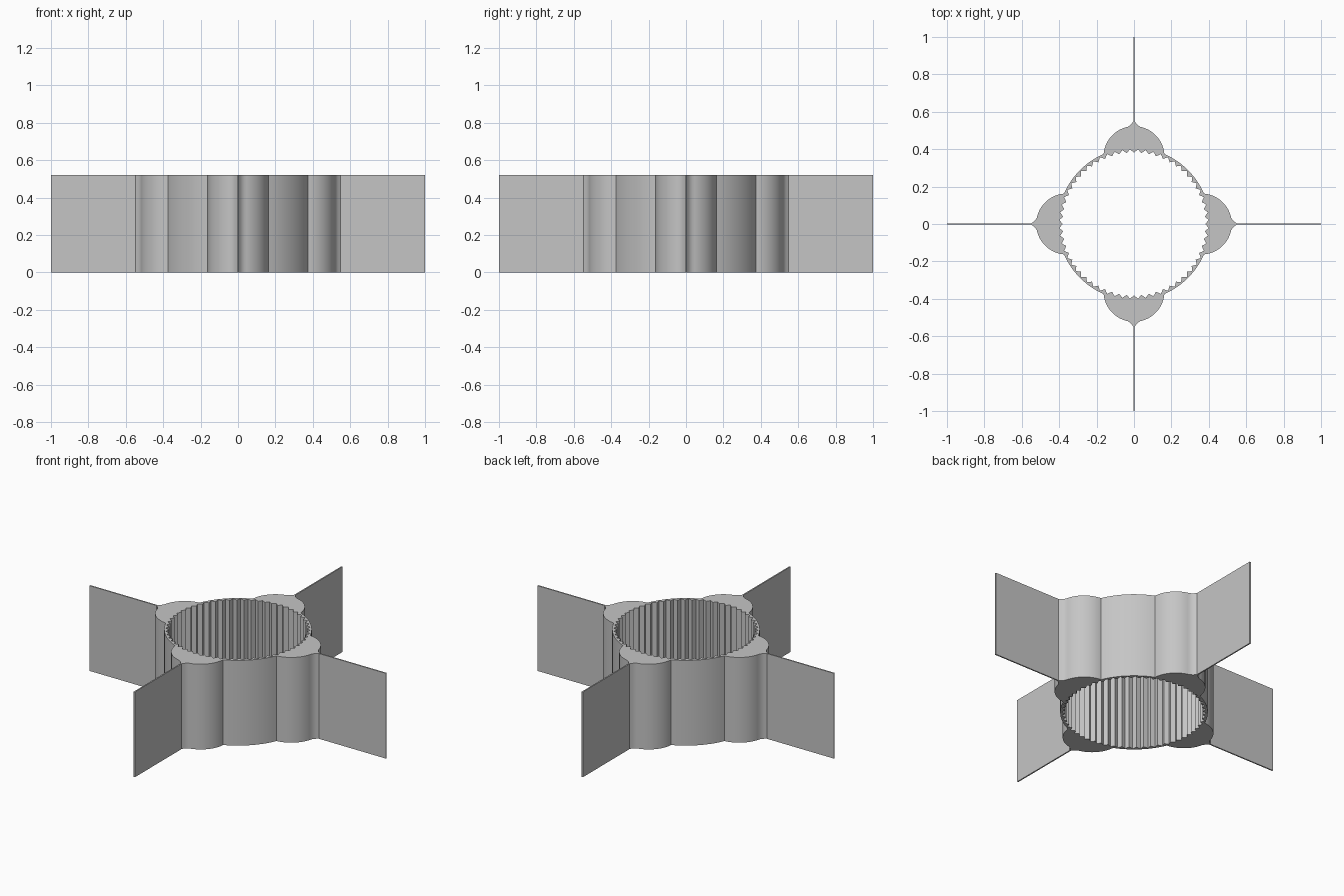
import bpy, bmesh
from math import sin, cos, atan2, hypot, radians, pi
from mathutils import Matrix, Vector

if "Cube" in bpy.data.objects:
    bpy.data.objects.remove(bpy.data.objects["Cube"], do_unlink=True)

HEIGHT = 0.52
LOBE_CENTRE, LOBE_R = 0.36, 0.163
TEETH, ROOT_R, TIP_R = 60, 0.4, 0.381
FIN_HALF = 0.004

grey = bpy.data.materials.new("plain grey")
grey.use_nodes = True
colour = (0.56, 0.56, 0.56, 1)
grey.diffuse_color = colour
grey.node_tree.nodes["Principled BSDF"].inputs["Base Color"].default_value = colour


def finish(name, bm):
    bmesh.ops.recalc_face_normals(bm, faces=bm.faces)
    mesh = bpy.data.meshes.new(name)
    bm.to_mesh(mesh)
    bm.free()
    mesh.materials.append(grey)
    obj = bpy.data.objects.new(name, mesh)
    bpy.context.collection.objects.link(obj)
    return obj


def add_loop(bm, points):
    verts = [bm.verts.new((x, y, 0)) for x, y in points]
    return [bm.edges.new((a, b)) for a, b in zip(verts, verts[1:] + verts[:1])]


# Outline of one lobe pointing along +x, flaring into the fin root
half = []
for i in range(19):
    a = radians(95 - 83 * i / 18)
    a = min(a, radians(85))
    if not half or a < radians(84.9):
        half.append((LOBE_CENTRE + LOBE_R * cos(a), LOBE_R * sin(a)))
half += [(0.527, 0.022), (0.534, 0.014), (0.548, FIN_HALF)]
lobe = [(x, -y) for x, y in half] + half[::-1]

# Ring wall between neighbouring lobes
start = atan2(half[0][1], half[0][0])
ring_r = hypot(*half[0])
steps = 14
wall = [start + (pi / 2 - 2 * start) * i / steps for i in range(1, steps)]
quarter = lobe + [(ring_r * cos(a), ring_r * sin(a)) for a in wall]

outline = []
for q in range(4):
    turn = Matrix.Rotation(q * pi / 2, 2)
    outline += [tuple(turn @ Vector(p)) for p in quarter]

# Toothed bore
bore = []
for i in range(TEETH):
    for offset, r in ((0, TIP_R), (0.5, ROOT_R)):
        a = 2 * pi * (i + offset) / TEETH
        bore.append((r * cos(a), r * sin(a)))

# Extruded collar body
bm = bmesh.new()
edges = add_loop(bm, outline) + add_loop(bm, bore)
bmesh.ops.triangle_fill(bm, edges=edges, use_beauty=True, normal=(0, 0, 1))
raised = bmesh.ops.extrude_face_region(bm, geom=bm.faces[:], use_keep_orig=True)["geom"]
bmesh.ops.translate(bm, vec=(0, 0, HEIGHT),
                    verts=[v for v in raised if isinstance(v, bmesh.types.BMVert)])
collar = finish("toothed_collar", bm)
bpy.ops.object.select_all(action="DESELECT")
collar.select_set(True)
bpy.context.view_layer.objects.active = collar
bpy.ops.object.shade_smooth_by_angle(angle=radians(25))

# Four thin radial fins
inner, outer = 0.54, 1.0
for q, side in enumerate(("left", "back", "right", "front")):
    bm = bmesh.new()
    bmesh.ops.create_cube(bm, size=1)
    bmesh.ops.scale(bm, vec=(outer - inner, 2 * FIN_HALF, HEIGHT), verts=bm.verts)
    bmesh.ops.translate(bm, vec=((inner + outer) / 2, 0, HEIGHT / 2), verts=bm.verts)
    bmesh.ops.rotate(bm, matrix=Matrix.Rotation(q * pi / 2, 3, "Z"), verts=bm.verts)
    finish(side + "_fin", bm)
